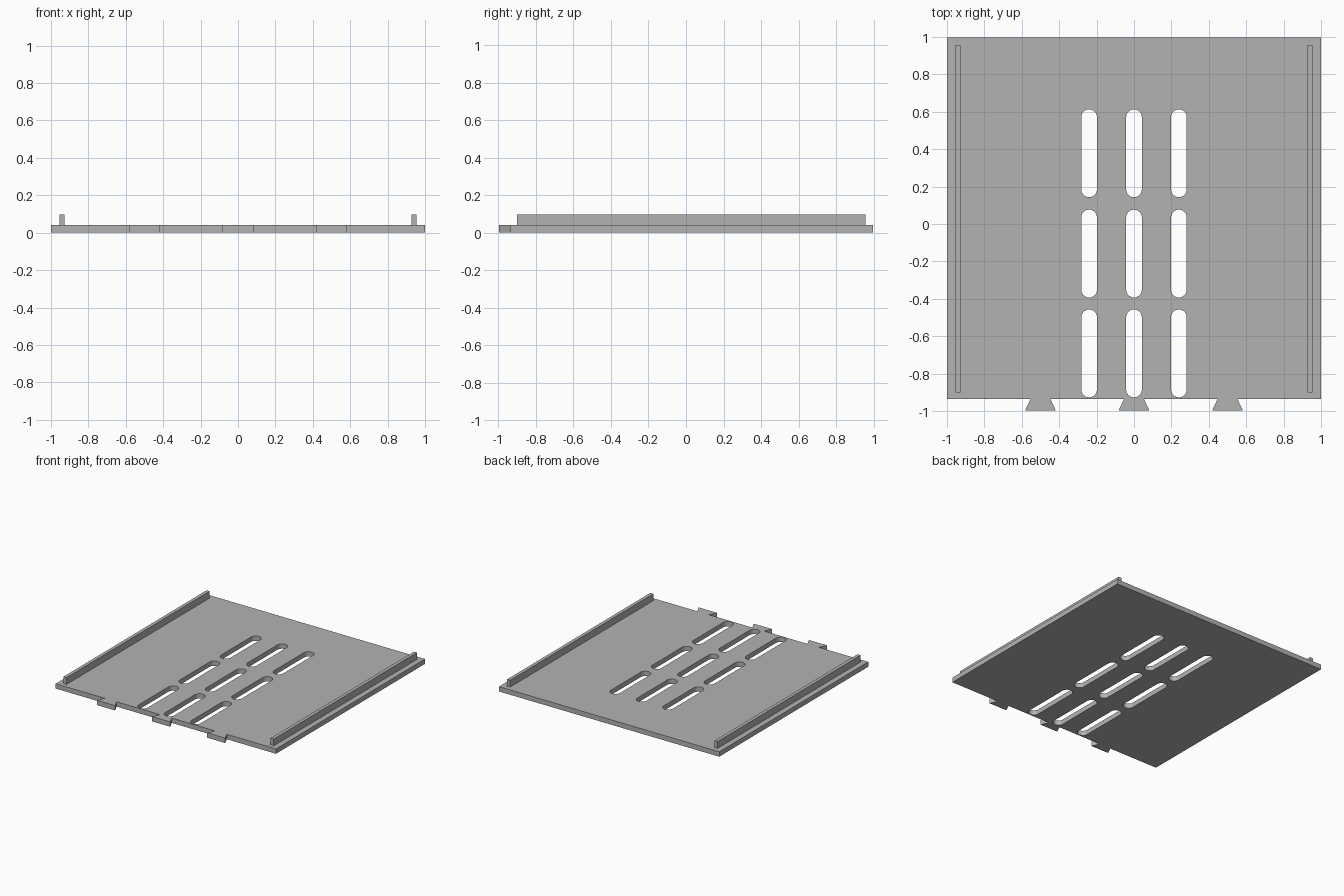
import bpy
import bmesh
from math import cos, sin, pi

cube = bpy.data.objects.get("Cube")
if cube:
    bpy.data.objects.remove(cube, do_unlink=True)

THICK = 0.04
FRONT, TAB_FRONT, BACK = -0.935, -0.997, 0.997

grey = bpy.data.materials.new("plain_grey")
grey.use_nodes = True
colour = (0.45, 0.45, 0.45, 1)
grey.diffuse_color = colour
grey.node_tree.nodes["Principled BSDF"].inputs["Base Color"].default_value = colour


def add_object(name, data):
    ob = bpy.data.objects.new(name, data)
    bpy.context.collection.objects.link(ob)
    return ob


def slot_outline(x, y0, y1, r, steps=12):
    """Straight slot with half-round ends."""
    pts = []
    for cy, start in ((y1 - r, 0), (y0 + r, pi)):
        for i in range(steps + 1):
            a = start + pi * i / steps
            pts.append((x + r * cos(a), cy + r * sin(a)))
    return pts


# Plate outline with three dovetail tabs along the front edge
outline = [(1, BACK), (-1, BACK), (-1, FRONT)]
for x in (-0.5, 0, 0.5):
    outline += [(x - 0.053, FRONT), (x - 0.082, TAB_FRONT),
                (x + 0.082, TAB_FRONT), (x + 0.053, FRONT)]
outline.append((1, FRONT))

# Three by three grid of ventilation slots
loops = [outline]
for x in (-0.24, 0, 0.24):
    for y in (-0.692, -0.158, 0.378):
        loops.append(slot_outline(x, y - 0.235, y + 0.235, 0.042))

# Filled, extruded profile turned into a mesh
curve = bpy.data.curves.new("panel_profile", 'CURVE')
curve.dimensions = '2D'
curve.fill_mode = 'BOTH'
curve.extrude = THICK / 2
for pts in loops:
    spline = curve.splines.new('POLY')
    spline.points.add(len(pts) - 1)
    for p, (x, y) in zip(spline.points, pts):
        p.co = (x, y, THICK / 2, 1)
    spline.use_cyclic_u = True
profile = add_object("panel_profile", curve)
bpy.context.view_layer.update()
evaluated = profile.evaluated_get(bpy.context.evaluated_depsgraph_get())
mesh = bpy.data.meshes.new_from_object(evaluated)
bpy.data.objects.remove(profile, do_unlink=True)

bm = bmesh.new()
bm.from_mesh(mesh)
bmesh.ops.remove_doubles(bm, verts=bm.verts, dist=0.0005)
bmesh.ops.recalc_face_normals(bm, faces=bm.faces)
for f in bm.faces:
    f.smooth = False
    f.material_index = 0
bm.to_mesh(mesh)
bm.free()
mesh.name = "slotted_panel"
mesh.materials.clear()
mesh.materials.append(grey)
add_object("slotted_panel", mesh)

# Upright rails along both sides
for name, side in (("left_rail", 1), ("right_rail", -1)):
    rail = bpy.data.meshes.new(name)
    bm = bmesh.new()
    bmesh.ops.create_cube(bm, size=1)
    bmesh.ops.scale(bm, vec=(0.028, 1.857, 0.056), verts=bm.verts)
    bmesh.ops.translate(bm, vec=(side * 0.941, 0.028, 0.068), verts=bm.verts)
    bm.to_mesh(rail)
    bm.free()
    rail.materials.append(grey)
    add_object(name, rail)
